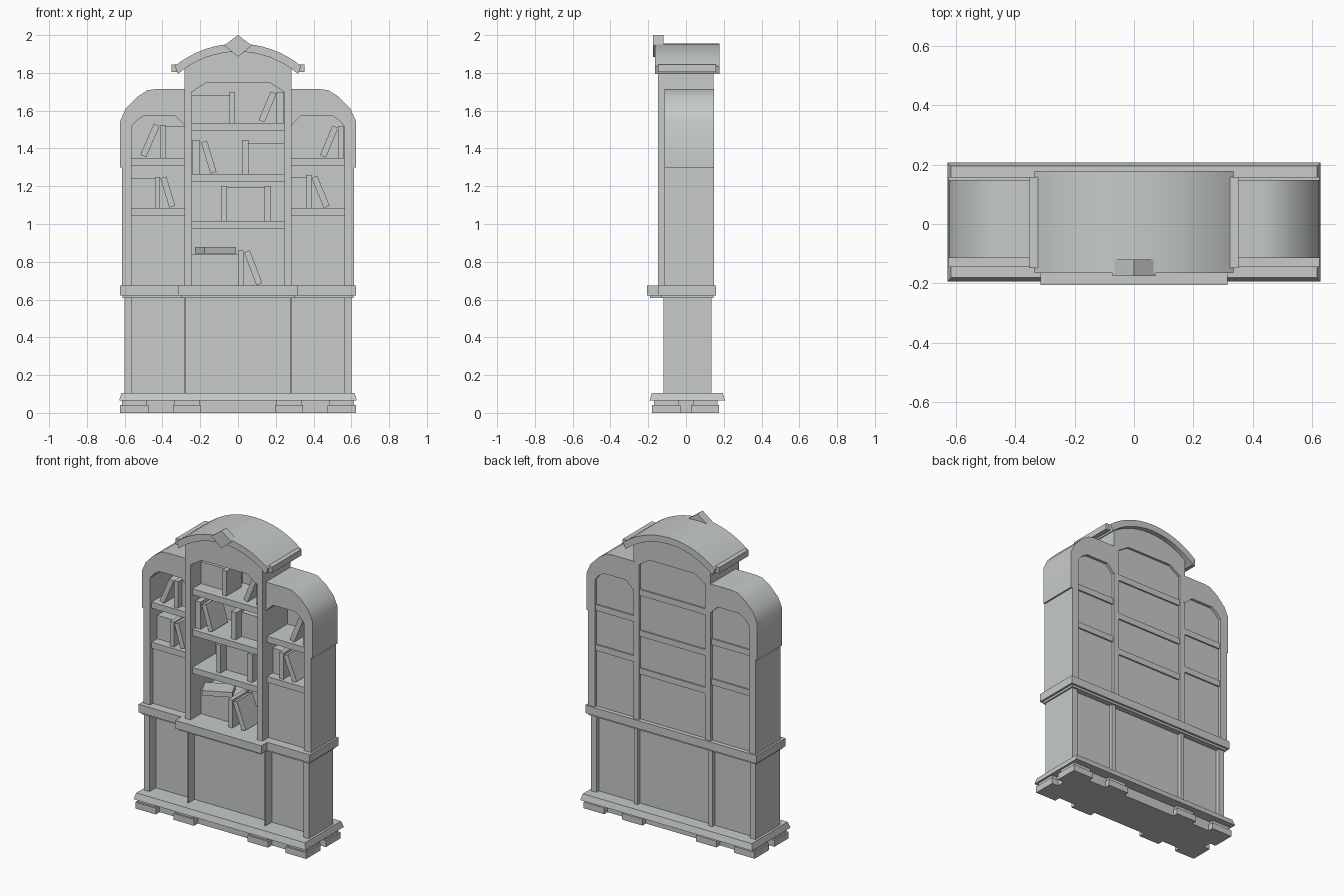
import bpy, bmesh, math
from mathutils import Matrix, Vector

default = bpy.data.objects.get("Cube")
if default:
    bpy.data.objects.remove(default, do_unlink=True)

mat = bpy.data.materials.new("warm_grey")
mat.use_nodes = True
GREY = (0.57, 0.6, 0.575, 1)
mat.diffuse_color = GREY
mat.node_tree.nodes["Principled BSDF"].inputs["Base Color"].default_value = GREY


def finish(name, bm):
    bmesh.ops.recalc_face_normals(bm, faces=bm.faces)
    mesh = bpy.data.meshes.new(name)
    bm.to_mesh(mesh)
    bm.free()
    mesh.materials.append(mat)
    obj = bpy.data.objects.new(name, mesh)
    bpy.context.collection.objects.link(obj)
    return obj


def box(name, x, y, z, taper=0.0):
    """Block between (min, max) pairs; taper pulls the top edges inward."""
    bm = bmesh.new()
    bmesh.ops.create_cube(bm, size=1)
    for v in bm.verts:
        inset = taper if v.co.z > 0 else 0
        new = []
        for c, (a, b) in zip(v.co, (x, y, z)):
            new.append(b - inset if c > 0 else a + inset)
        new[2] = z[1] if v.co.z > 0 else z[0]
        v.co = new
    return finish(name, bm)


def prism(name, points, y):
    """Front outline (x, z) extruded from y[0] to y[1]."""
    bm = bmesh.new()
    face = bm.faces.new([bm.verts.new((px, y[0], pz)) for px, pz in points])
    ext = bmesh.ops.extrude_face_region(bm, geom=[face])
    moved = [g for g in ext["geom"] if isinstance(g, bmesh.types.BMVert)]
    bmesh.ops.translate(bm, verts=moved, vec=(0, y[1] - y[0], 0))
    # keep the starting cap so the block stays closed
    if not face.is_valid:
        bmesh.ops.holes_fill(bm, edges=bm.edges)
    return finish(name, bm)


def leaning_book(name, foot, head, y, thick=0.033):
    """Slanted book from the middle of its foot to the middle of its head."""
    a, b = Vector(foot), Vector(head)
    side = (b - a).orthogonal().normalized() * thick / 2
    prism(name, [a - side, a + side, b + side, b - side], y)


def arc(radius, half, steps=16):
    """Arc points (x, z) around the pediment centre, from -half to +half in x."""
    top = math.asin(half / radius)
    angles = [-top + 2 * top * i / steps for i in range(steps + 1)]
    return [(radius * math.sin(t), ARC_Z + radius * math.cos(t)) for t in angles]


ARC_Z = 1.424

# Feet, plinth and base moulding
box("plinth_core", (-0.58, 0.58), (-0.14, 0.14), (0, 0.068))
for sx in (-1, 1):
    for fx in (0.27, 0.55):
        for fy in (-0.105, 0.101):
            cx = sx * fx
            box("foot", (cx - 0.075, cx + 0.075), (fy - 0.075, fy + 0.075), (0, 0.042))
            box("foot_block", (cx - 0.065, cx + 0.065), (fy - 0.065, fy + 0.065), (0.042, 0.068))
box("base_moulding", (-0.629, 0.629), (-0.193, 0.207), (0.065, 0.105), 0.012)

# Lower cabinet
box("lower_panels", (-0.58, 0.58), (-0.055, 0.108), (0.1, 0.62))
for s in (-1, 1):
    box("lower_corner_post", sorted((s * 0.562, s * 0.602)), (-0.12, 0.134), (0.1, 0.62))
    box("lower_divider", (s * 0.282 - 0.004, s * 0.282 + 0.004), (-0.12, 0.1), (0.1, 0.62))
    box("lower_back_post", sorted((s * 0.26, s * 0.286)), (0.05, 0.134), (0.1, 0.62))

# Worktop with projecting middle
box("worktop", (-0.626, 0.626), (-0.145, 0.158), (0.622, 0.675))
box("worktop_middle", (-0.315, 0.315), (-0.206, 0.15), (0.622, 0.675))
box("worktop_lip", (-0.612, 0.612), (-0.132, 0.145), (0.608, 0.623))
box("worktop_middle_lip", (-0.3, 0.3), (-0.19, 0.14), (0.608, 0.623))

# Central tower frame, with arched top and chamfered opening
opening = [(0.243, 0.67), (0.243, 1.7), (0.165, 1.75),
           (-0.165, 1.75), (-0.243, 1.7), (-0.243, 0.67)]
prism("tower_frame", [(-0.283, 0.67)] + arc(0.5, 0.283) + [(0.283, 0.67)] + opening,
      (-0.148, 0.146))
box("tower_back", (-0.26, 0.26), (0.112, 0.13), (0.67, 1.78))
for top in (1.535, 1.265, 1.015):
    box("tower_shelf", (-0.25, 0.25), (-0.13, 0.14), (top - 0.04, top))

# Pediment
cornice = prism("cornice", arc(0.531, 0.335) + arc(0.488, 0.318)[::-1], (-0.165, 0.178))
for s in (-1, 1):
    box("cornice_end", sorted((s * 0.315, s * 0.353)), (-0.148, 0.158), (1.805, 1.845))
prism("diamond_ornament", [(0, 1.885), (0.073, 1.945), (0, 2), (-0.073, 1.945)],
      (-0.175, -0.12))

# Side wings
wing = [(0.613, 0.67), (0.613, 1.3), (0.624, 1.3), (0.624, 1.545), (0.595, 1.61),
        (0.535, 1.672), (0.48, 1.708), (0.435, 1.714), (0.27, 1.714), (0.27, 1.525),
        (0.285, 1.525), (0.335, 1.575), (0.495, 1.575), (0.535, 1.55),
        (0.563, 1.515), (0.563, 0.67)]
wings = []
for s in (-1, 1):
    def span(a, b):
        return sorted((s * a, s * b))
    wings.append(prism("wing_frame", [(s * x, z) for x, z in wing], (-0.114, 0.148)))
    box("wing_back", span(0.27, 0.58), (0.112, 0.13), (0.67, 1.6))
    box("wing_door", span(0.27, 0.58), (-0.085, -0.06), (0.67, 1.05))
    for top in (1.35, 1.085):
        box("wing_shelf", span(0.27, 0.57), (-0.1, 0.14), (top - 0.04, top))

# Upright books and book rows: (left, right, shelf, top)
MID, SIDE = (-0.1, 0.06), (-0.08, 0.07)
books = [
    (-0.045, -0.015, 1.535, 1.7), (0.205, 0.24, 1.535, 1.7),
    (-0.24, -0.205, 1.265, 1.445), (0.02, 0.055, 1.265, 1.445),
    (-0.087, -0.057, 1.015, 1.2), (0.14, 0.175, 1.015, 1.2),
    (0, 0.028, 0.675, 0.86),
    (-0.412, -0.382, 1.35, 1.525), (-0.44, -0.412, 1.085, 1.25),
    (0.53, 0.56, 1.35, 1.52), (0.36, 0.388, 1.085, 1.26),
]
rows = [
    (-0.243, -0.045, 1.535, 1.68), (0.055, 0.243, 1.265, 1.425),
    (-0.057, 0.14, 1.015, 1.195), (-0.243, 0, 0.675, 0.842),
    (-0.382, -0.28, 1.35, 1.515), (-0.565, -0.44, 1.085, 1.24),
    (0.28, 0.36, 1.085, 1.25),
]
for x0, x1, z0, z1 in books:
    box("upright_book", (x0, x1), MID if abs(x0) < 0.25 else SIDE, (z0, z1))
for x0, x1, z0, z1 in rows:
    box("book_row", (x0, x1), (-0.04, 0.115), (z0, z1))

# Leaning books
for foot, head in [
    ((0.125, 1.545), (0.188, 1.695)), ((-0.13, 1.272), (-0.18, 1.437)),
    ((0.113, 0.682), (0.047, 0.855)), ((-0.502, 1.36), (-0.43, 1.525)),
    ((-0.348, 1.092), (-0.395, 1.247)), ((0.45, 1.358), (0.515, 1.515)),
    ((0.47, 1.09), (0.404, 1.25)),
]:
    leaning_book("leaning_book", foot, head, MID if abs(foot[0]) < 0.25 else SIDE)

# Book lying on the bottom row
lying = box("lying_book", (-0.092, 0.092), (-0.06, 0.06), (0, 0.033))
lying.matrix_world = Matrix.Translation((-0.12, -0.03, 0.845)) @ Matrix.Rotation(0.45, 4, "Z")

# Smooth the curved tops
bpy.ops.object.select_all(action="DESELECT")
for obj in wings + [cornice]:
    obj.select_set(True)
bpy.context.view_layer.objects.active = cornice
bpy.ops.object.shade_smooth_by_angle(angle=math.radians(30))
